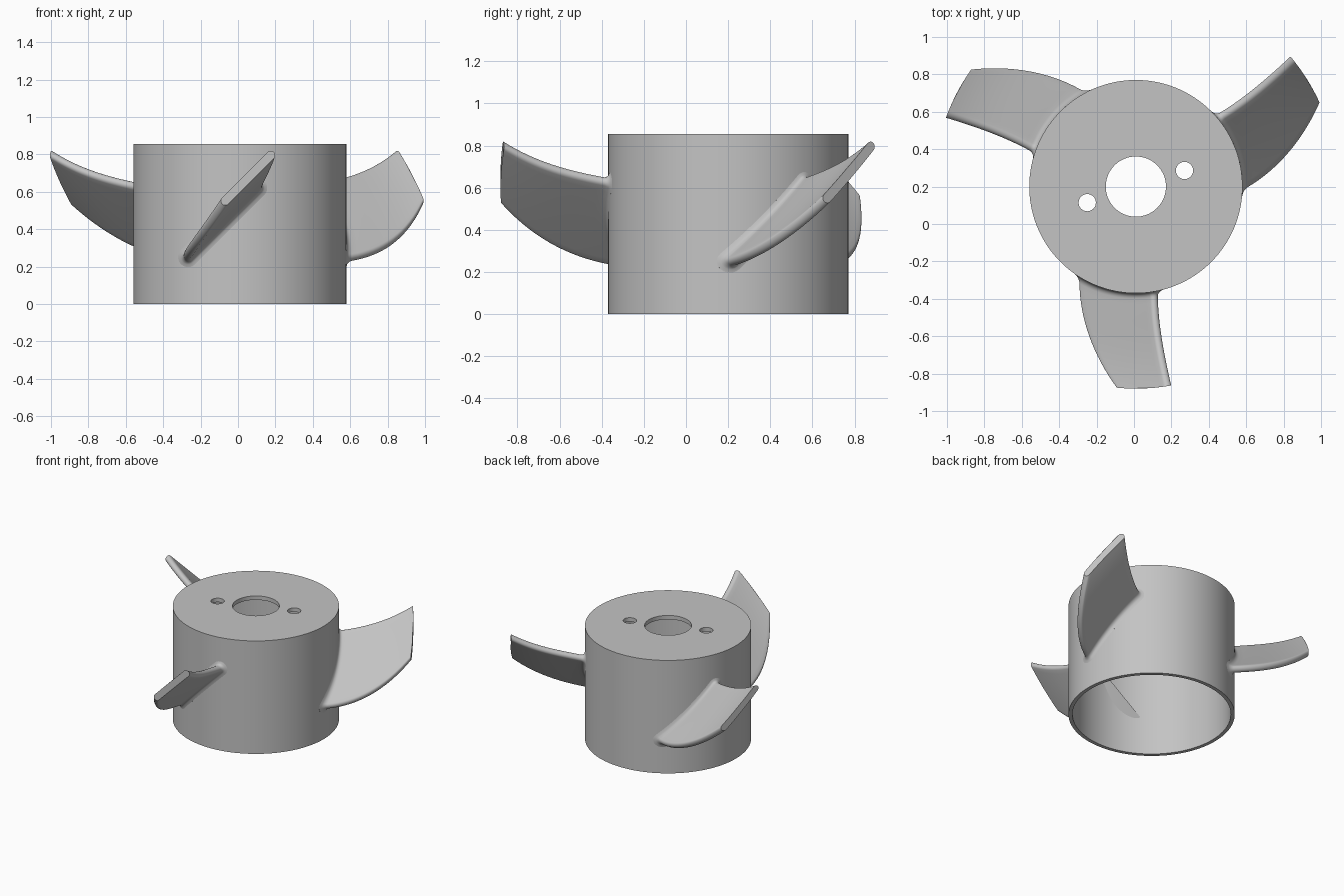
import bpy, bmesh, math
from mathutils import Matrix, Vector

if "Cube" in bpy.data.objects:
    bpy.data.objects.remove(bpy.data.objects["Cube"])

CX, CY = 0.01, 0.20                  # hub axis
HUB_R, HUB_H = 0.57, 0.855
WALL, TOP = 0.027, 0.03
BLADE_T = 0.024                      # half thickness of a blade
FILLET = 0.03                        # root fillet radius

grey = bpy.data.materials.new("grey plastic")
grey.diffuse_color = (0.55, 0.55, 0.55, 1)
grey.use_nodes = True
grey.node_tree.nodes["Principled BSDF"].inputs["Base Color"].default_value = grey.diffuse_color


def cylinder(name, x, y, z0, z1, r, n):
    bpy.ops.mesh.primitive_cylinder_add(vertices=n, radius=r, depth=z1 - z0,
                                        location=(x, y, (z0 + z1) / 2))
    ob = bpy.context.object
    ob.name = name
    return ob


def smooth(ob):
    bpy.ops.object.select_all(action='DESELECT')
    ob.select_set(True)
    bpy.context.view_layer.objects.active = ob
    bpy.ops.object.shade_smooth_by_angle(angle=math.radians(35))


# Hub: cup open at the bottom, with a shaft hole and two pin holes on top
hub = cylinder("hub", CX, CY, 0, HUB_H, HUB_R, 128)
hub.data.materials.append(grey)
cutters = [
    cylinder("cavity_cutter", CX, CY, -0.2, HUB_H - TOP, HUB_R - WALL, 128),
    cylinder("shaft_hole_cutter", CX, CY, 0.7, 1.0, 0.161, 64),
    cylinder("pin_hole_cutter_a", CX + 0.26, CY + 0.086, 0.7, 1.0, 0.046, 32),
    cylinder("pin_hole_cutter_b", CX - 0.26, CY - 0.086, 0.7, 1.0, 0.046, 32),
]
bpy.context.view_layer.objects.active = hub
for c in cutters:
    m = hub.modifiers.new(c.name, 'BOOLEAN')
    m.operation, m.solver, m.object = 'DIFFERENCE', 'EXACT', c
    bpy.ops.object.modifier_apply(modifier=m.name)
    bpy.data.objects.remove(c)
smooth(hub)


def curve(r, pts):
    """Smooth cubic through four (radius, value) points."""
    total = 0
    for i, (ri, v) in enumerate(pts):
        for j, (rj, _) in enumerate(pts):
            if i != j:
                v *= (r - rj) / (ri - rj)
        total += v
    return total


# Blade edges by distance from the axis: leading x, trailing x, height offset
LEAD = [(0.555, -0.266), (0.754, -0.245), (0.93, -0.17), (1.08, -0.068)]
TRAIL = [(0.555, 0.103), (0.754, 0.115), (0.913, 0.14), (1.08, 0.175)]
RISE = [(0.555, 0.515), (0.754, 0.545), (0.93, 0.575), (1.08, 0.62)]
RADII = [0.558, 0.57, 0.574, 0.579, 0.585, 0.592, 0.60] + \
        [0.60 + 0.48 * i / 16 for i in range(1, 17)]
ARC, SPAN = 10, 16                   # points on round edges and along the chord


def section(r):
    """Round-ended strip at 45 degrees, wrapped on a cylinder of radius r."""
    d = max(0, r - HUB_R)
    t = BLADE_T
    if d < FILLET:
        t += FILLET - math.sqrt(FILLET ** 2 - (FILLET - d) ** 2)
    a, b, c = curve(r, LEAD), curve(r, TRAIL), curve(r, RISE)
    p, q = Vector((a, a + c)), Vector((b, b + c))
    pts = []
    for start, end, ang in ((p, q, math.radians(135)), (q, p, math.radians(-45))):
        for i in range(ARC + 1):
            w = ang + math.pi * i / ARC
            pts.append(start + t * Vector((math.cos(w), math.sin(w))))
        side = t * Vector((math.cos(ang + math.pi), math.sin(ang + math.pi)))
        for i in range(1, SPAN):
            pts.append(start.lerp(end, i / SPAN) + side)
    return [(x, CY - math.sqrt(r * r - (x - CX) ** 2), z) for x, z in pts]


def blade(name, angle):
    bm = bmesh.new()
    rings = [[bm.verts.new(co) for co in section(r)] for r in RADII]
    n = len(rings[0])
    for u, v in zip(rings, rings[1:]):
        for i in range(n):
            j = (i + 1) % n
            bm.faces.new((u[i], u[j], v[j], v[i]))
    bm.faces.new(rings[0])
    bm.faces.new(rings[-1])
    bmesh.ops.recalc_face_normals(bm, faces=bm.faces)
    bmesh.ops.rotate(bm, verts=bm.verts, cent=(CX, CY, 0),
                     matrix=Matrix.Rotation(angle, 3, 'Z'))
    me = bpy.data.meshes.new(name)
    bm.to_mesh(me)
    bm.free()
    me.materials.append(grey)
    ob = bpy.data.objects.new(name, me)
    bpy.context.collection.objects.link(ob)
    smooth(ob)


# Three pitched blades around the hub
for k, name in enumerate(("blade_front", "blade_right", "blade_left")):
    blade(name, k * math.tau / 3)
